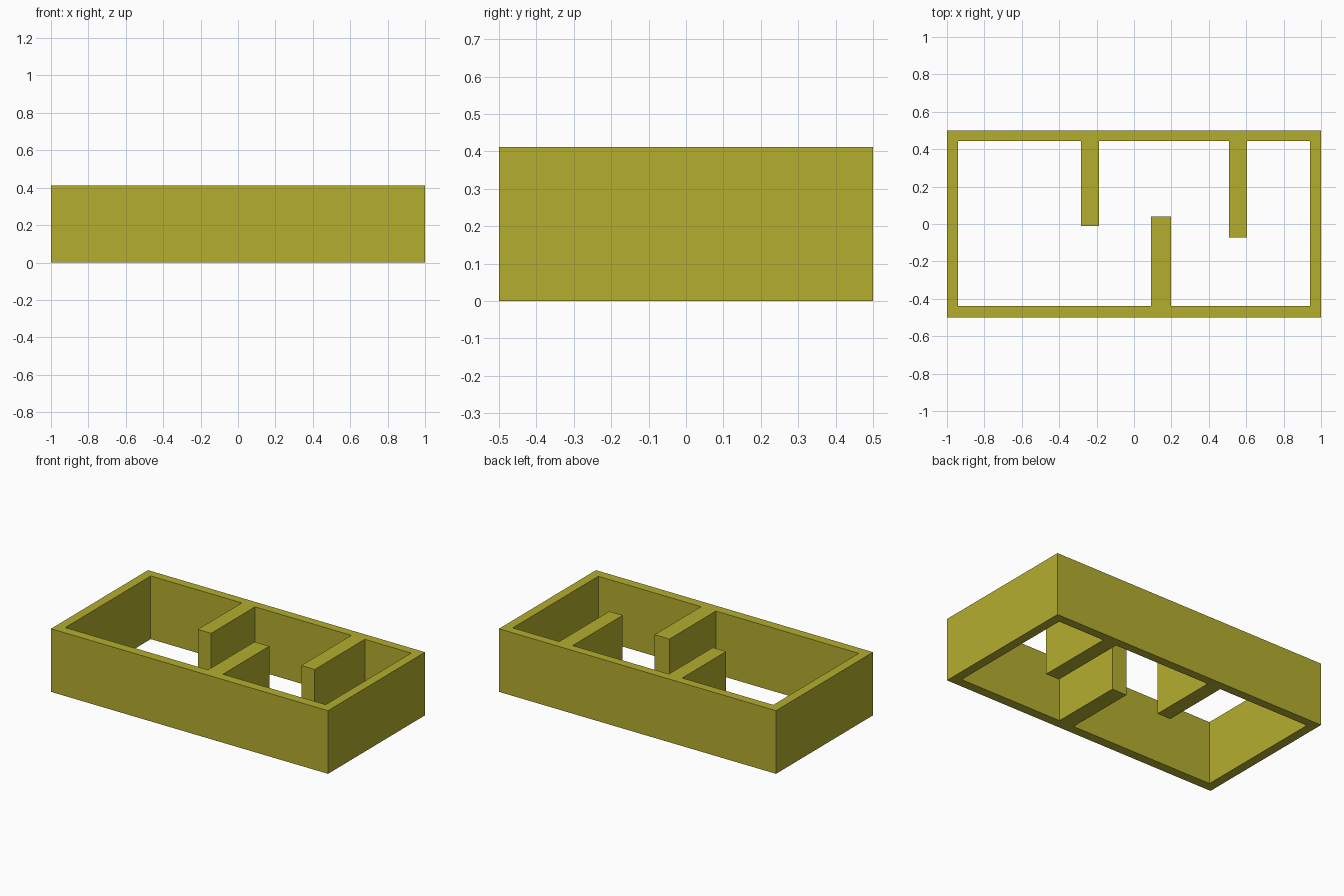
import bpy, bmesh

if "Cube" in bpy.data.objects:
    bpy.data.objects.remove(bpy.data.objects["Cube"])

H = 0.412                                   # wall height
X, Y_BACK, Y_FRONT = 0.94, 0.443, -0.438    # inner faces of the outer walls

# Partitions: x start, x end, y of the free end
BACK_PARTITIONS = [(-0.283, -0.187), (0.508, 0.605)]
BACK_ENDS = [-0.01, -0.073]
FRONT_PARTITION = (0.091, 0.198, 0.04)

# Outer wall outline
outer = [(-1, -0.5), (1, -0.5), (1, 0.5), (-1, 0.5)]

# Inner outline, stepping around each partition
a, b, end = FRONT_PARTITION
inner = [(-X, Y_FRONT), (a, Y_FRONT), (a, end), (b, end), (b, Y_FRONT),
         (X, Y_FRONT), (X, Y_BACK)]
for (x0, x1), end in reversed(list(zip(BACK_PARTITIONS, BACK_ENDS))):
    inner += [(x1, Y_BACK), (x1, end), (x0, end), (x0, Y_BACK)]
inner.append((-X, Y_BACK))

# Fill the floor plan between the outlines and raise it
bm = bmesh.new()
edges = []
for loop in (outer, inner):
    vs = [bm.verts.new((x, y, 0)) for x, y in loop]
    edges += [bm.edges.new((vs[i], vs[(i + 1) % len(vs)])) for i in range(len(vs))]
bmesh.ops.triangle_fill(bm, edges=edges, use_beauty=True, use_dissolve=False)
res = bmesh.ops.extrude_face_region(bm, geom=bm.faces[:], use_keep_orig=True)
top = [g for g in res["geom"] if isinstance(g, bmesh.types.BMVert)]
bmesh.ops.translate(bm, verts=top, vec=(0, 0, H))
bmesh.ops.recalc_face_normals(bm, faces=bm.faces[:])

mesh = bpy.data.meshes.new("partitioned_walls")
bm.to_mesh(mesh)
bm.free()
walls = bpy.data.objects.new("partitioned_walls", mesh)
bpy.context.collection.objects.link(walls)

# Olive colour
olive = bpy.data.materials.new("olive_yellow")
olive.diffuse_color = (0.46, 0.42, 0.028, 1)
olive.use_nodes = True
olive.node_tree.nodes["Principled BSDF"].inputs["Base Color"].default_value = olive.diffuse_color
mesh.materials.append(olive)
